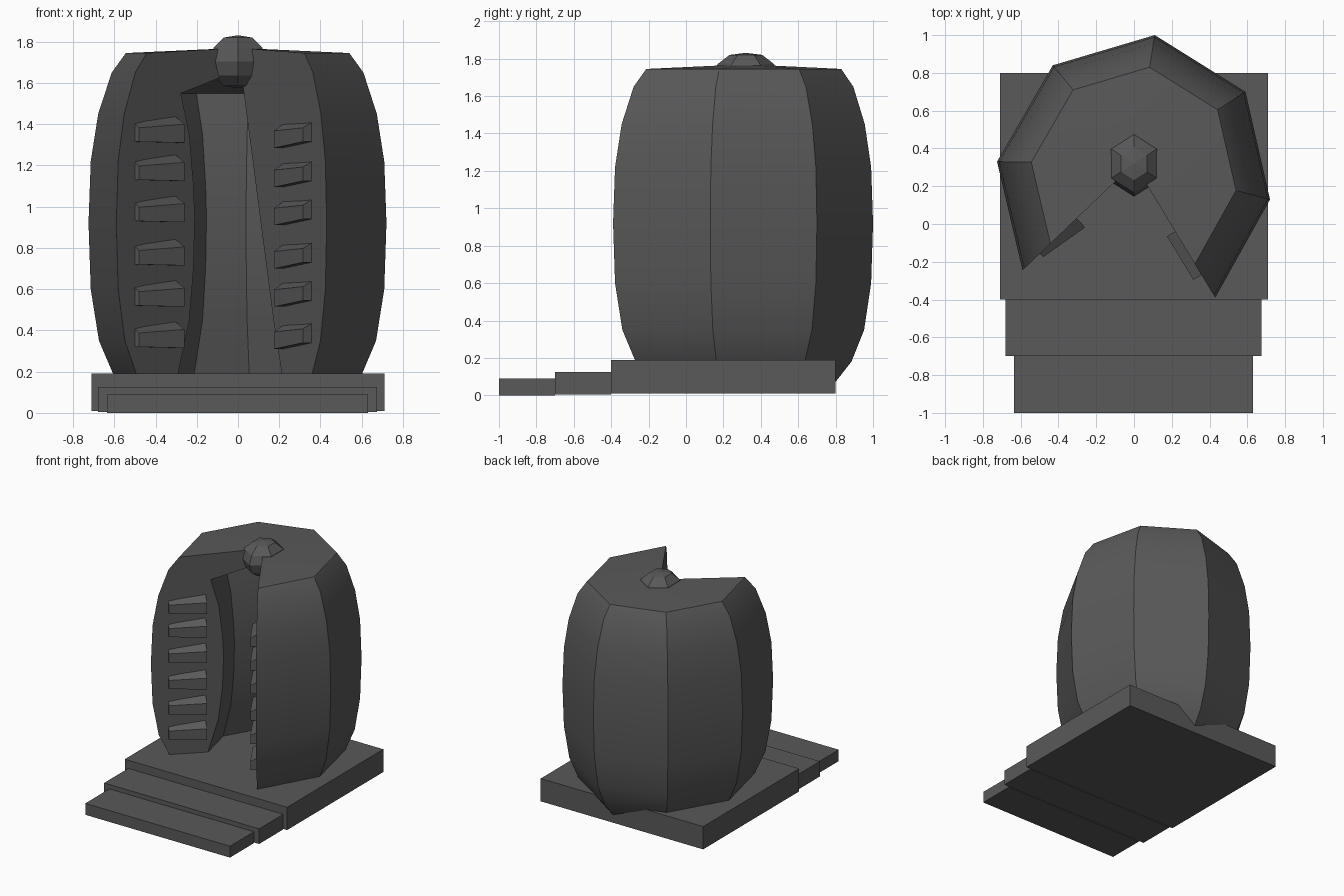
import bpy, bmesh, math
from mathutils import Vector

if "Cube" in bpy.data.objects:
    bpy.data.objects.remove(bpy.data.objects["Cube"])

grey = bpy.data.materials.new("dark_grey")
grey.diffuse_color = (0.1, 0.1, 0.1, 1)
grey.use_nodes = True
grey.node_tree.nodes["Principled BSDF"].inputs["Base Color"].default_value = grey.diffuse_color
CENTRE = Vector((0, 0.32, 0))


def finish(name, bm, smooth=False):
    bmesh.ops.recalc_face_normals(bm, faces=bm.faces)
    me = bpy.data.meshes.new(name)
    bm.to_mesh(me)
    bm.free()
    ob = bpy.data.objects.new(name, me)
    bpy.context.collection.objects.link(ob)
    me.materials.append(grey)
    if smooth:
        bpy.ops.object.select_all(action='DESELECT')
        ob.select_set(True)
        bpy.context.view_layer.objects.active = ob
        bpy.ops.object.shade_smooth_by_angle(angle=math.radians(30))
    return ob


def hexahedron(bm, pts):
    v = [bm.verts.new(p) for p in pts]
    for f in ((0, 1, 2, 3), (4, 5, 6, 7), (0, 1, 5, 4), (1, 2, 6, 5), (2, 3, 7, 6), (3, 0, 4, 7)):
        bm.faces.new([v[i] for i in f])


def box(name, x0, x1, y0, y1, z0, z1):
    bm = bmesh.new()
    hexahedron(bm, [(x, y, z) for z in (z0, z1)
                    for x, y in ((x0, y0), (x1, y0), (x1, y1), (x0, y1))])
    return finish(name, bm)


# base slab and two front steps
box("base_slab", -0.71, 0.71, -0.4, 0.8, 0.01, 0.19)
box("upper_step", -0.68, 0.675, -0.7, -0.4, 0.005, 0.125)
box("lower_step", -0.635, 0.63, -1.0, -0.7, 0.0, 0.09)

# barrel shell: thick open profile swept round seven corners
corners = [(0.43, -0.39), (0.72, 0.13), (0.59, 0.70), (0.11, 1.0),
           (-0.43, 0.84), (-0.725, 0.33), (-0.59, -0.245)]
outer = [(0.68, 0.05), (0.83, 0.18), (0.93, 0.35), (0.985, 0.6), (1, 0.92),
         (0.985, 1.22), (0.935, 1.45), (0.845, 1.65), (0.75, 1.745)]
inner = [(0.47, 1.55), (0.40, 1.35), (0.365, 1.1), (0.355, 0.95),
         (0.365, 0.7), (0.40, 0.45), (0.49, 0.2), (0.52, 0.05)]
bm = bmesh.new()
top = bm.verts.new(CENTRE + Vector((0, 0, 1.77)))
ceiling = bm.verts.new(CENTRE + Vector((0, 0, 1.66)))
rings = []
for x, y in corners:
    d = Vector((x, y, 0)) - CENTRE
    out = [bm.verts.new(CENTRE + d * s + Vector((0, 0, z))) for s, z in outer]
    inn = [bm.verts.new(CENTRE + d * s + Vector((0, 0, z))) for s, z in inner]
    rings.append(out + [top, ceiling] + inn)
n = len(rings[0])
for a, b in zip(rings, rings[1:]):
    for i in range(n):
        j = (i + 1) % n
        loop = list(dict.fromkeys((a[i], a[j], b[j], b[i])))
        if len(loop) > 2:
            bm.faces.new(loop)
caps = [bm.faces.new(rings[0]), bm.faces.new(rings[-1])]
bmesh.ops.triangulate(bm, faces=caps)
finish("barrel_shell", bm, True)

# roof knob
bm = bmesh.new()
bmesh.ops.create_uvsphere(bm, u_segments=6, v_segments=6, radius=1)
for v in bm.verts:
    if abs(v.co.z) > 0.95:
        v.co.z *= 0.95
    v.co = CENTRE + Vector((v.co.x * 0.158, v.co.y * 0.175, 1.703 + v.co.z * 0.135))
finish("roof_knob", bm)


# six wedge slats on each wall of the opening
def slats(name, corner, side, heights, h_in, h_out, drop, depth_in, depth_out):
    d = (Vector((*corner, 0)) - CENTRE).normalized()
    normal = Vector((-d.y, d.x, 0)) * side
    bm = bmesh.new()
    for z in heights:
        pts = []
        for r, h, depth, dz in ((0.42, h_in, depth_in, -drop), (0.69, h_out, depth_out, 0)):
            for off, up in ((-0.02, -h / 2), (depth, -h / 2), (depth, h * 0.25), (-0.02, h * 0.65)):
                pts.append(CENTRE + d * r + normal * off + Vector((0, 0, z + dz + up)))
        hexahedron(bm, pts)
    finish(name, bm)


slats("left_slats", corners[-1], 1, (0.365, 0.565, 0.765, 0.975, 1.175, 1.36),
      0.12, 0.09, -0.01, 0.065, 0.025)
slats("right_slats", corners[0], -1, (0.385, 0.59, 0.775, 0.985, 1.17, 1.36),
      0.11, 0.09, 0.02, 0.05, 0.05)
